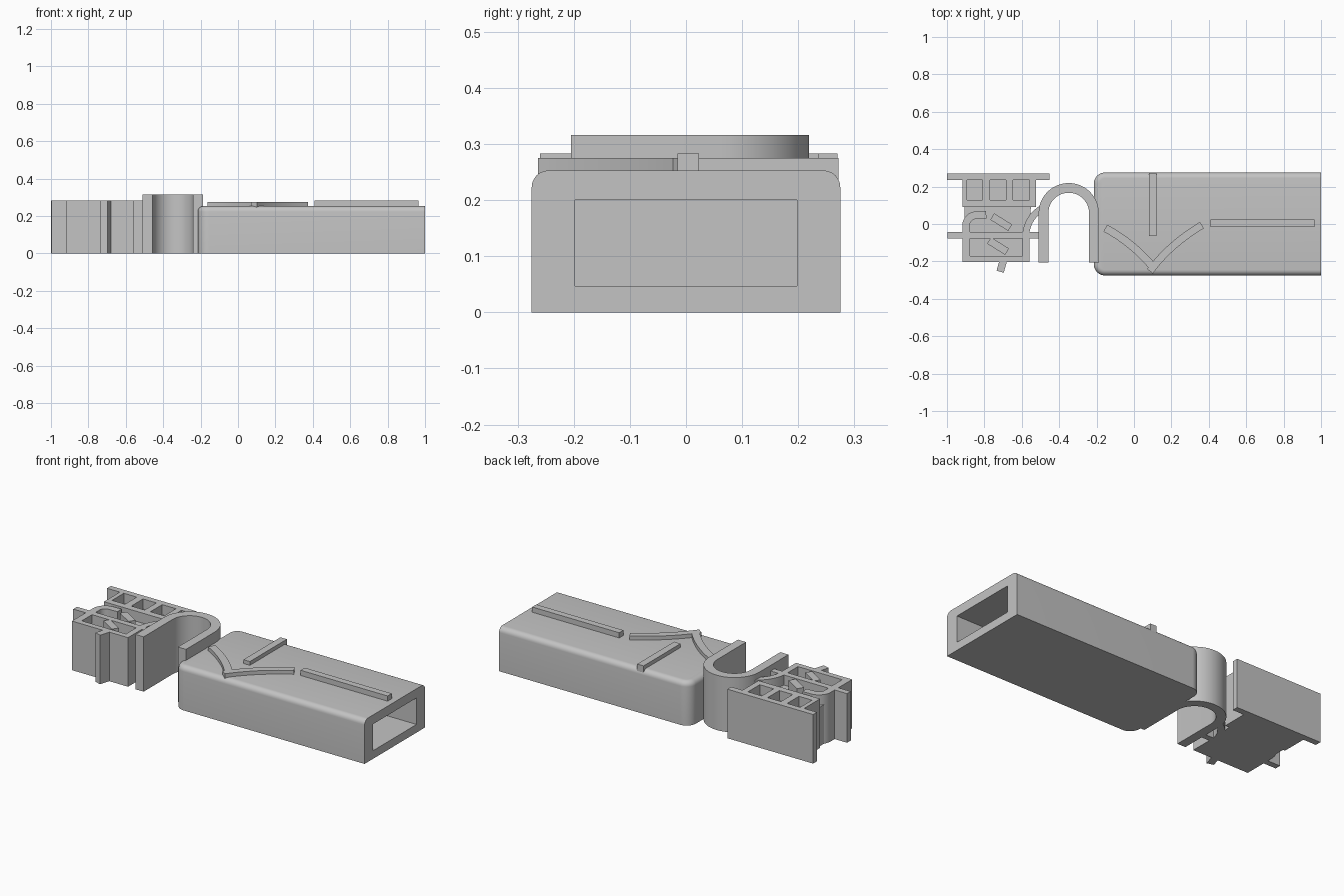
import bpy, bmesh, math
from mathutils import Vector

if "Cube" in bpy.data.objects:
    bpy.data.objects.remove(bpy.data.objects["Cube"])

grey = bpy.data.materials.new("plain grey")
grey.diffuse_color = (0.55, 0.55, 0.55, 1)
grey.use_nodes = True
grey.node_tree.nodes["Principled BSDF"].inputs["Base Color"].default_value = grey.diffuse_color


def finish(name, bm):
    bmesh.ops.recalc_face_normals(bm, faces=bm.faces[:])
    me = bpy.data.meshes.new(name)
    bm.to_mesh(me)
    bm.free()
    me.materials.append(grey)
    ob = bpy.data.objects.new(name, me)
    bpy.context.collection.objects.link(ob)
    return ob


def prism_bm(pts, z0, z1):
    bm = bmesh.new()
    f = bm.faces.new([bm.verts.new((x, y, z0)) for x, y in pts])
    r = bmesh.ops.extrude_face_region(bm, geom=[f])
    top = [v for v in r["geom"] if isinstance(v, bmesh.types.BMVert)]
    bmesh.ops.translate(bm, verts=top, vec=(0, 0, z1 - z0))
    return bm


def prism(name, pts, z0, z1):
    return finish(name, prism_bm(pts, z0, z1))


def rect(name, x0, x1, y0, y1, z0, z1):
    return prism(name, [(x0, y0), (x1, y0), (x1, y1), (x0, y1)], z0, z1)


def stroke(name, path, width, z0, z1):
    """Band of constant width following a path."""
    p = [Vector(q) for q in path]
    left, right = [], []
    for i, q in enumerate(p):
        d = (p[min(i + 1, len(p) - 1)] - p[max(i - 1, 0)]).normalized()
        n = Vector((-d.y, d.x)) * width / 2
        left.append(q + n)
        right.append(q - n)
    return prism(name, [tuple(v) for v in left + right[::-1]], z0, z1)


def bend(a, c, b, n=14):
    """Quadratic curve from a to b pulled towards c."""
    a, b, c = Vector(a), Vector(b), Vector(c)
    return [a * (1 - t) ** 2 + c * 2 * t * (1 - t) + b * t * t
            for t in [i / n for i in range(n + 1)]]


def arc(cx, cy, r, a0, a1, n=12):
    return [(cx + r * math.cos(math.radians(a0 + (a1 - a0) * i / n)),
             cy + r * math.sin(math.radians(a0 + (a1 - a0) * i / n)))
            for i in range(n + 1)]


def smooth(ob):
    bpy.ops.object.select_all(action='DESELECT')
    ob.select_set(True)
    bpy.context.view_layer.objects.active = ob
    bpy.ops.object.shade_smooth_by_angle(angle=math.radians(30))


# hollow case: rounded left corners and rounded top edge, open to the right
R, H = 0.06, 0.253
outline = ([(1, -0.275), (1, 0.275)] + arc(-0.215 + R, 0.275 - R, R, 90, 180)
           + arc(-0.215 + R, -0.275 + R, R, 180, 270))
bm = prism_bm(outline, 0, H)
edges = [e for e in bm.edges if all(v.co.z > H - 1e-4 for v in e.verts)
         and not all(v.co.x > 0.999 for v in e.verts)]
bmesh.ops.bevel(bm, geom=edges, offset=0.03, segments=6, profile=0.5, affect='EDGES')
case = finish("case", bm)
cutter = rect("cavity_cutter", -0.13, 1.1, -0.198, 0.198, 0.047, 0.2)
cutter.hide_render = True
mod = case.modifiers.new("cavity", 'BOOLEAN')
mod.operation = 'DIFFERENCE'
mod.solver = 'EXACT'
mod.object = cutter
bpy.context.view_layer.objects.active = case
bpy.ops.object.modifier_apply(modifier="cavity")
bpy.data.objects.remove(cutter)
smooth(case)

# raised ribs on the case
rect("long_rib", 0.41, 0.965, -0.015, 0.023, 0.24, 0.283)
rect("cross_rib", 0.08, 0.121, -0.065, 0.272, 0.235, 0.275)
smooth(stroke("curved_rib_left", bend((-0.153, -0.022), (0.0, -0.105), (0.105, -0.235)),
              0.042, 0.235, 0.275))
smooth(stroke("curved_rib_right", bend((0.363, -0.006), (0.19, -0.11), (0.085, -0.252)),
              0.04, 0.235, 0.275))

# arch linking the two halves
path = ([(-0.484, -0.205)] + arc(-0.349, 0.058, 0.135, 180, 0, 24) + [(-0.214, -0.205)])
smooth(stroke("arch", path, 0.052, 0, 0.316))

# lattice block: base filling
T, F = 0.283, 0.225
prism("block_base", [(-0.905, -0.2), (-0.56, -0.2), (-0.56, 0.0), (-0.55, 0.1),
                     (-0.53, 0.235), (-0.905, 0.235)], 0, F)

# upper frame with three pockets
rect("top_bar", -1, -0.453, 0.235, 0.27, 0, T)
rect("pocket_rail", -0.918, -0.525, 0.09, 0.128, 0, T)
for x0, x1 in [(-0.918, -0.893), (-0.81, -0.77), (-0.685, -0.648), (-0.56, -0.525)]:
    rect("pocket_wall", x0, x1, 0.128, 0.235, 0, T)

# lower frame
rect("middle_bar", -0.997, -0.51, -0.077, -0.043, 0, T)
rect("bottom_bar", -0.918, -0.56, -0.202, -0.17, 0, T)
rect("left_wall", -0.918, -0.877, -0.2, -0.04, 0, T)
rect("right_wall", -0.595, -0.56, -0.2, -0.04, 0, T)
smooth(stroke("left_hook", [(-0.898, -0.05)] + arc(-0.843, -0.008, 0.055, 180, 90)
              + [(-0.79, 0.049)], 0.04, 0, T))
smooth(stroke("right_hook", bend((-0.577, -0.045), (-0.565, 0.035), (-0.497, 0.08)),
              0.036, 0, T))

# slanted dashes and tail
for cx, cy in [(-0.71, 0.01), (-0.727, -0.118)]:
    dx, dy = 0.048, -0.03
    stroke("slanted_dash", [(cx - dx, cy - dy), (cx + dx, cy + dy)], 0.04, 0.1, T)
stroke("tail", [(-0.697, -0.19), (-0.716, -0.255)], 0.04, 0, T)
